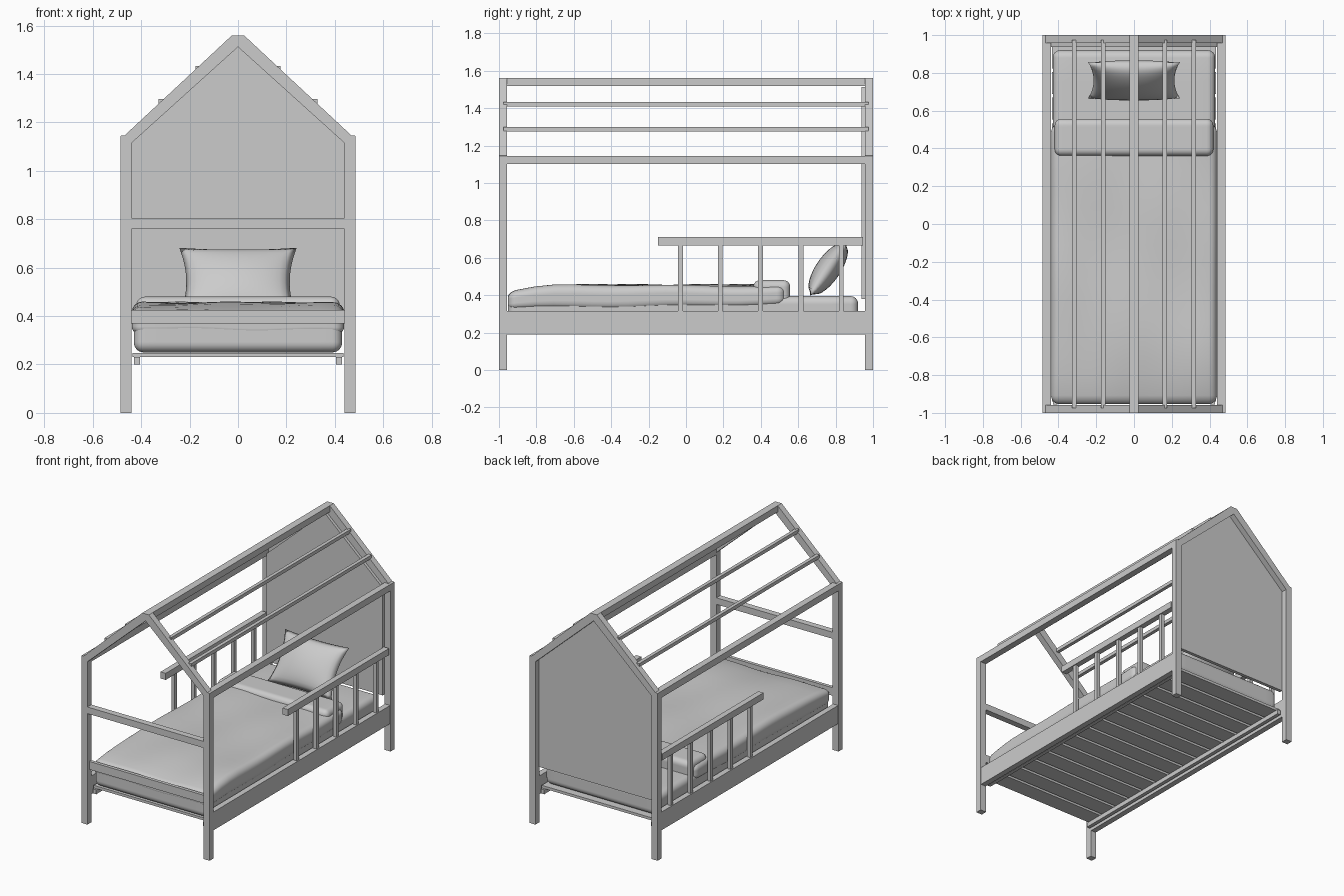
import bpy, bmesh, math
from mathutils import Vector

if "Cube" in bpy.data.objects:
    bpy.data.objects.remove(bpy.data.objects["Cube"])

grey = bpy.data.materials.new("plain_grey")
grey.diffuse_color = (0.6, 0.6, 0.6, 1)
grey.use_nodes = True
grey.node_tree.nodes["Principled BSDF"].inputs["Base Color"].default_value = grey.diffuse_color


def finish(name, bm, smooth=False):
    bmesh.ops.recalc_face_normals(bm, faces=bm.faces)
    me = bpy.data.meshes.new(name)
    bm.to_mesh(me)
    bm.free()
    me.materials.append(grey)
    for p in me.polygons:
        p.use_smooth = smooth
    ob = bpy.data.objects.new(name, me)
    bpy.context.collection.objects.link(ob)
    return ob


def add_box(bm, x, y, z):
    vs = bmesh.ops.create_cube(bm, size=1)["verts"]
    for v in vs:
        v.co = Vector([(a + b) / 2 + c * (b - a) for (a, b), c in zip((x, y, z), v.co)])


def boxes(name, items, mirror=False):
    bm = bmesh.new()
    for x, y, z in items:
        add_box(bm, x, y, z)
        if mirror:
            add_box(bm, (-x[1], -x[0]), y, z)
    return finish(name, bm)


def prism(name, pts, y0, y1):
    bm = bmesh.new()
    face = bm.faces.new([bm.verts.new((x, y0, z)) for x, z in pts])
    ext = bmesh.ops.extrude_face_region(bm, geom=[face])["geom"]
    for v in ext:
        if isinstance(v, bmesh.types.BMVert):
            v.co.y = y1
    return finish(name, bm)


def soft_box(name, x, y, z, r, deform=None):
    """Rounded box on a grid whose outer three rows form the rounded edge."""
    n = 20
    bm = bmesh.new()
    bmesh.ops.create_cube(bm, size=2)
    bmesh.ops.subdivide_edges(bm, edges=bm.edges[:], cuts=n - 1, use_grid_fill=True)
    rng = (x, y, z)
    half = [(b - a) / 2 for a, b in rng]
    mid = Vector([(a + b) / 2 for a, b in rng])
    for v in bm.verts:
        p, inner = Vector(), Vector()
        for i in range(3):
            k = abs(v.co[i]) * n / 2
            flat = n / 2 - 3
            h = half[i] - r
            d = h * k / flat if k <= flat else h + r * math.tan((k - flat) / 3 * math.pi / 4)
            p[i] = math.copysign(d, v.co[i])
            inner[i] = max(-h, min(h, p[i]))
        v.co = mid + inner + (p - inner).normalized() * r
        if deform:
            deform(v.co)
    return finish(name, bm, True)


# Posts and long beams
boxes("posts", [((0.44, 0.485), y, (0, 1.1)) for y in ((-1, -0.957), (0.957, 1))], True)
boxes("eave_beams", [((0.44, 0.485), (-0.957, 0.957), (1.1, 1.145))], True)
boxes("ridge_beam", [((-0.025, 0.025), (-0.957, 0.957), (1.517, 1.56))])

# Gable rafters at both ends
half_gable = [(0.025, 1.56), (0.468, 1.147), (0.485, 1.145), (0.485, 1.1), (0.44, 1.1), (0.44, 1.115)]
gable = half_gable + [(0, 1.512)] + [(-x, z) for x, z in reversed(half_gable)]
prism("front_gable", gable, -1, -0.957)
prism("back_gable", gable, 0.957, 1)

# Thin roof bars
boxes("roof_bars", [((x, x + 0.024), (-0.975, 0.975), (z - 0.024, z))
                    for x, z in ((0.151, 1.434), (0.305, 1.298))], True)

# Headboard panel and foot rails
prism("headboard_panel", [(-0.44, 0.38), (0.44, 0.38), (0.44, 1.115), (0, 1.512), (-0.44, 1.115)],
      0.937, 0.96)
boxes("foot_rail", [((-0.44, 0.44), (-1, -0.957), (0.76, 0.805))])
boxes("foot_board", [((-0.44, 0.44), (-0.98, -0.957), (0.37, 0.425))])

# Side rails, slat supports and slats
boxes("side_rails", [((0.443, 0.482), (-0.957, 0.957), (0.19, 0.315))], True)
boxes("slat_supports", [((0.405, 0.43), (-0.955, 0.955), (0.2, 0.23))], True)
pitch = 1.9 / 14
boxes("slats", [((-0.435, 0.435), (-0.95 + i * pitch + 0.01, -0.95 + (i + 1) * pitch - 0.01),
                 (0.23, 0.248)) for i in range(14)])

# Guard rails with balusters
boxes("guard_rails", [((0.443, 0.482), (-0.15, 0.945), (0.665, 0.71))], True)
boxes("balusters", [((0.45, 0.475), (y - 0.013, y + 0.013), (0.315, 0.665))
                    for y in (-0.03, 0.183, 0.398, 0.614, 0.83)], True)


# Bedding
def drape(p):
    t = max(0, min(1, (-p.y - 0.6) / 0.35))
    up = max(0, min(1, (p.z - 0.32) / 0.13))
    p.z -= 0.035 * t * t * up
    p.z += 0.004 * math.sin(9 * p.y + 5 * p.x) + 0.003 * math.sin(14 * p.x - 4 * p.y)
    p.z += 0.03 * (1 - up) * max(0, p.y + 0.3)


soft_box("mattress", (-0.43, 0.43), (-0.952, 0.92), (0.25, 0.395), 0.04)
soft_box("duvet", (-0.439, 0.439), (-0.953, 0.53), (0.32, 0.453), 0.045, drape)
soft_box("duvet_fold", (-0.42, 0.42), (0.36, 0.557), (0.345, 0.48), 0.035)

# Pillow leaning against the headboard
bm = bmesh.new()
up = Vector((0, 0.19, 0.28)).normalized()
out = Vector((0, -0.28, 0.19)).normalized()
for side in (-1, 1):
    grid = bmesh.ops.create_grid(bm, x_segments=20, y_segments=16, size=1)["verts"]
    for v in grid:
        u, w = v.co.x, v.co.y
        puff = side * 0.066 * math.sqrt(max(0, (1 - u * u) * (1 - w * w)))
        v.co = (Vector((u * 0.243 * (1 - 0.12 * (1 - w * w)), 0.76, 0.54))
                + up * (w * 0.172 * (1 - 0.06 * (1 - u * u))) + out * puff)
bmesh.ops.remove_doubles(bm, verts=bm.verts, dist=0.0005)
finish("pillow", bm, True)
